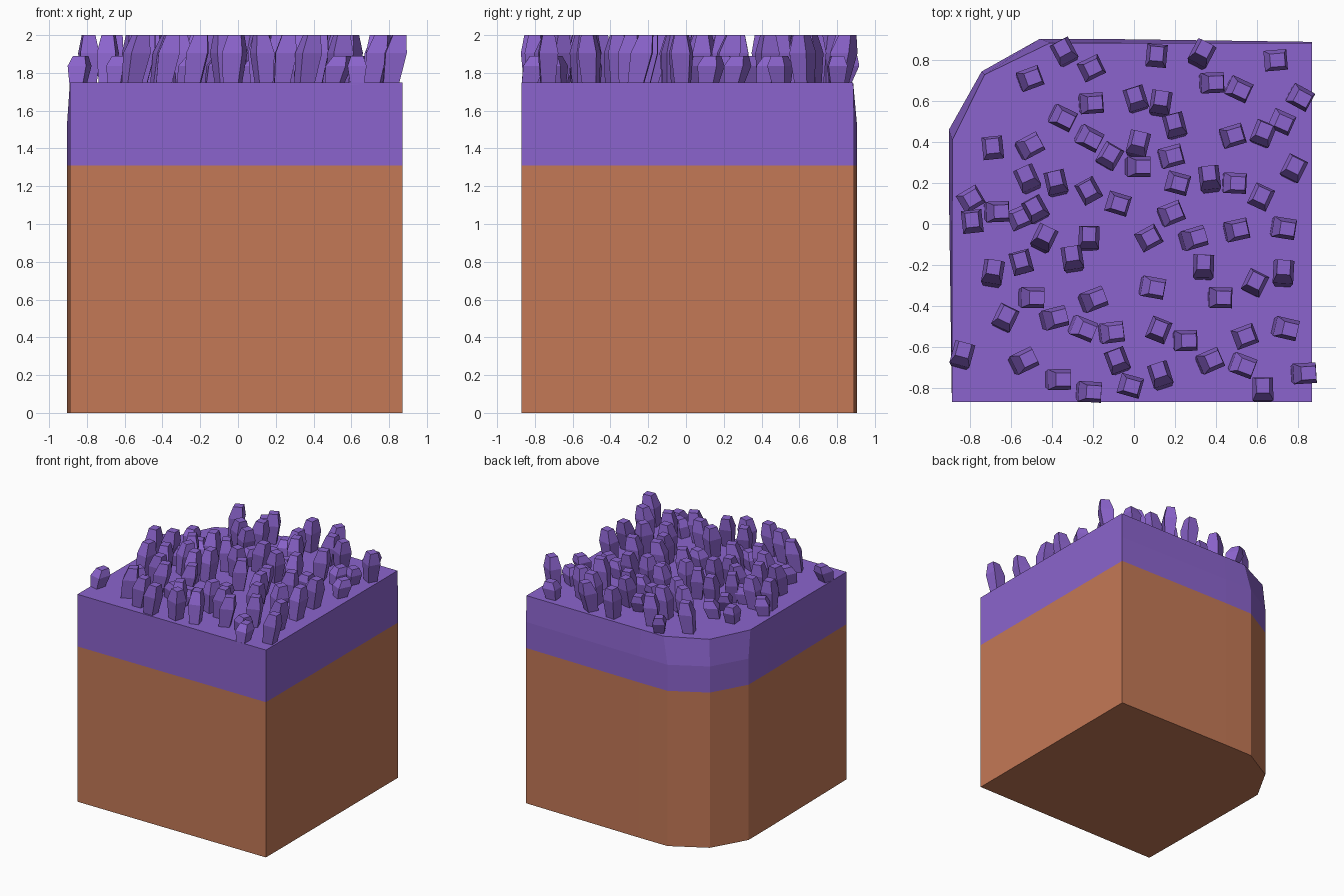
import bpy, bmesh, math, random

if "Cube" in bpy.data.objects:
    bpy.data.objects.remove(bpy.data.objects["Cube"])

random.seed(7)


def material(name, rgb):
    m = bpy.data.materials.new(name)
    m.diffuse_color = (*rgb, 1)
    m.use_nodes = True
    m.node_tree.nodes["Principled BSDF"].inputs["Base Color"].default_value = m.diffuse_color
    return m


earth = material("terracotta earth", (0.55, 0.19, 0.093))
purple = material("purple growth", (0.26, 0.127, 0.61))


def add_object(name, bm, mats):
    bmesh.ops.recalc_face_normals(bm, faces=bm.faces)
    me = bpy.data.meshes.new(name)
    bm.to_mesh(me)
    bm.free()
    for m in mats:
        me.materials.append(m)
    ob = bpy.data.objects.new(name, me)
    bpy.context.collection.objects.link(ob)
    return ob


def loft(bm, rings):
    """Skin a stack of equal-length rings and cap both ends."""
    loops = [[bm.verts.new(p) for p in ring] for ring in rings]
    n = len(loops[0])
    for a, b in zip(loops, loops[1:]):
        for i in range(n):
            j = (i + 1) % n
            bm.faces.new((a[i], a[j], b[j], b[i]))
    bm.faces.new(loops[0][::-1])
    bm.faces.new(loops[-1])


# Corner block: square plan with one rounded back-left corner
outline = [(-0.89, -0.87), (0.87, -0.87), (0.87, 0.89), (-0.2, 0.905), (-0.46, 0.905),
           (-0.745, 0.745), (-0.905, 0.46), (-0.905, 0.2)]
top_outline = [(-0.89, -0.87), (0.87, -0.87), (0.87, 0.885), (-0.2, 0.885), (-0.41, 0.885),
               (-0.73, 0.73), (-0.888, 0.41), (-0.888, 0.2)]
bm = bmesh.new()
loft(bm, [[(x, y, z) for x, y in outline] for z in (0, 1.31, 1.53)]
     + [[(x, y, 1.75) for x, y in top_outline]])
for f in bm.faces:
    f.material_index = 1 if f.calc_center_median().z > 1.31 else 0
add_object("corner_block", bm, [earth, purple])

# Stubby crystals, placed by their centres seen from above
spots = [(-.34, .84), (-.51, .71), (-.21, .76), (.11, .82), (.33, .83), (.69, .80), (.81, .62),
         (.38, .69), (.51, .66), (-.21, .59), (.01, .61), (.13, .59), (-.35, .52), (.20, .48),
         (.72, .50), (.63, .44), (.48, .43), (-.69, .37), (-.51, .38), (-.22, .42), (.02, .39),
         (-.12, .33), (.02, .28), (.18, .33), (.78, .27), (-.52, .22), (-.38, .20), (-.22, .16),
         (-.08, .10), (.21, .20), (.37, .22), (.49, .20), (.62, .13), (-.80, .12), (-.79, .01),
         (-.67, .06), (-.56, .03), (-.48, .07), (.18, .05), (-.44, -.07), (-.22, -.07),
         (.07, -.07), (.29, -.07), (.50, -.03), (.73, -.02), (-.30, -.17), (-.55, -.19),
         (-.69, -.24), (.34, -.21), (.73, -.24), (.59, -.29), (.09, -.31), (-.50, -.36),
         (-.20, -.37), (.42, -.36), (-.63, -.46), (-.39, -.46), (-.25, -.51), (-.11, -.53),
         (.12, -.52), (.25, -.57), (.54, -.55), (.74, -.51), (-.84, -.64), (-.54, -.67),
         (-.08, -.67), (.37, -.67), (.53, -.69), (.83, -.73), (.13, -.74), (-.02, -.79),
         (-.37, -.76), (-.22, -.82), (.63, -.81)]
bm = bmesh.new()
for x, y in spots:
    yaw = random.choice((0, math.pi / 2)) + random.uniform(-0.55, 0.55)
    c, s = math.cos(yaw), math.sin(yaw)
    height = random.choice((0.25, 0.25, 0.25, 0.14))
    lean = random.uniform(0.01, 0.03)
    rings = []
    # root, shoulder and tip: (height fraction, half width, lean)
    for t, half, shift in ((-0.1, 0.04, -1), (0.62, 0.056, 0.2), (1, 0.036, 1)):
        ring = []
        for u, v in ((-1, -1), (1, -1), (1, 1), (-1, 1)):
            px, py = u * half + shift * lean, v * half * 0.9
            ring.append((x + c * px - s * py, y + s * px + c * py, 1.75 + t * height))
        rings.append(ring)
    loft(bm, rings)
add_object("crystals", bm, [purple])
